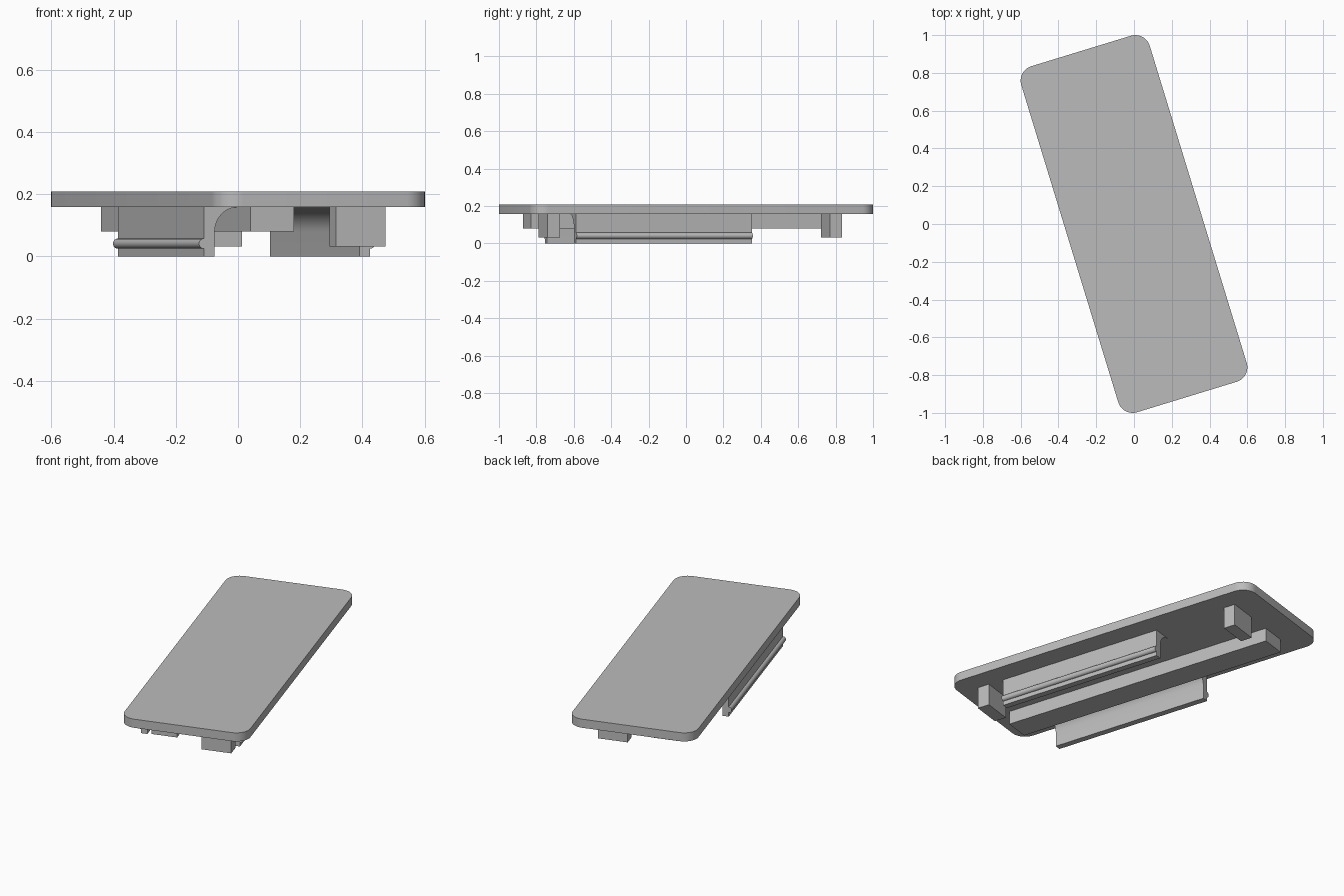
import bpy, bmesh, math
from mathutils import Matrix, Vector

cube = bpy.data.objects.get("Cube")
if cube:
    bpy.data.objects.remove(cube)

TURN = Matrix.Rotation(math.radians(17), 4, 'Z')  # whole model sits turned
UNDER, TOP = 0.158, 0.209                         # plate underside and top

grey = bpy.data.materials.new("plain_grey")
grey.use_nodes = True
grey.diffuse_color = (0.5, 0.5, 0.5, 1)
grey.node_tree.nodes["Principled BSDF"].inputs["Base Color"].default_value = (0.5, 0.5, 0.5, 1)


def arc(cx, cy, r, start, end, steps=10):
    angles = [math.radians(start + (end - start) * i / steps) for i in range(steps + 1)]
    return [(cx + r * math.cos(a), cy + r * math.sin(a)) for a in angles]


def prism(name, points, offset):
    """Extrude a flat outline along an offset, turned into place."""
    bm = bmesh.new()
    face = bm.faces.new([bm.verts.new(p) for p in points])
    grown = bmesh.ops.extrude_face_region(bm, geom=[face])["geom"]
    moved = [g for g in grown if isinstance(g, bmesh.types.BMVert)]
    bmesh.ops.translate(bm, verts=moved, vec=Vector(offset))
    bmesh.ops.recalc_face_normals(bm, faces=bm.faces)
    bm.transform(TURN)
    mesh = bpy.data.meshes.new(name)
    bm.to_mesh(mesh)
    bm.free()
    mesh.materials.append(grey)
    obj = bpy.data.objects.new(name, mesh)
    bpy.context.collection.objects.link(obj)
    bpy.ops.object.select_all(action='DESELECT')
    obj.select_set(True)
    bpy.context.view_layer.objects.active = obj
    bpy.ops.object.shade_smooth_by_angle(angle=math.radians(30))
    return obj


def block(name, x0, x1, y0, y1, bottom):
    outline = [(x0, y0, bottom), (x1, y0, bottom), (x1, y1, bottom), (x0, y1, bottom)]
    return prism(name, outline, (0, 0, UNDER - bottom))


def clip(name, outer_x, side, y0, y1):
    """Hanging wall with an inner fillet at the plate and an outer snap bead."""
    wall, fillet, bead, bead_z = 0.036, 0.078, 0.0165, 0.041
    profile = [(0, 0)] + arc(0, bead_z, bead, -90, 90, 12) + [(0, UNDER)]
    profile += arc(-wall - fillet, UNDER - fillet, fillet, 90, 0, 12) + [(-wall, 0)]
    points = [(outer_x + side * x, y0, z) for x, z in profile]
    return prism(name, points, (0, y1 - y0, 0))


# Rounded top plate
a, b, r = 0.2756, 0.8778, 0.08
corners = [(a, b), (-a, b), (-a, -b), (a, -b)]
outline = [(x, y, UNDER) for i, (cx, cy) in enumerate(corners)
           for x, y in arc(cx, cy, r, 90 * i, 90 * i + 90)]
prism("top_plate", outline, (0, 0, TOP - UNDER))

# Long rail and the two end stops below the plate
block("long_rail", -0.216, -0.07, -0.845, 0.80, 0.08)
block("front_stop", 0.07, 0.237, -0.847, -0.777, 0.031)
block("back_stop", 0.07, 0.237, 0.732, 0.80, 0.031)

# Snap clips along both sides
clip("left_clip", 0.234, 1, -0.687, 0.297)
clip("right_clip", -0.325, -1, -0.689, 0.257)
